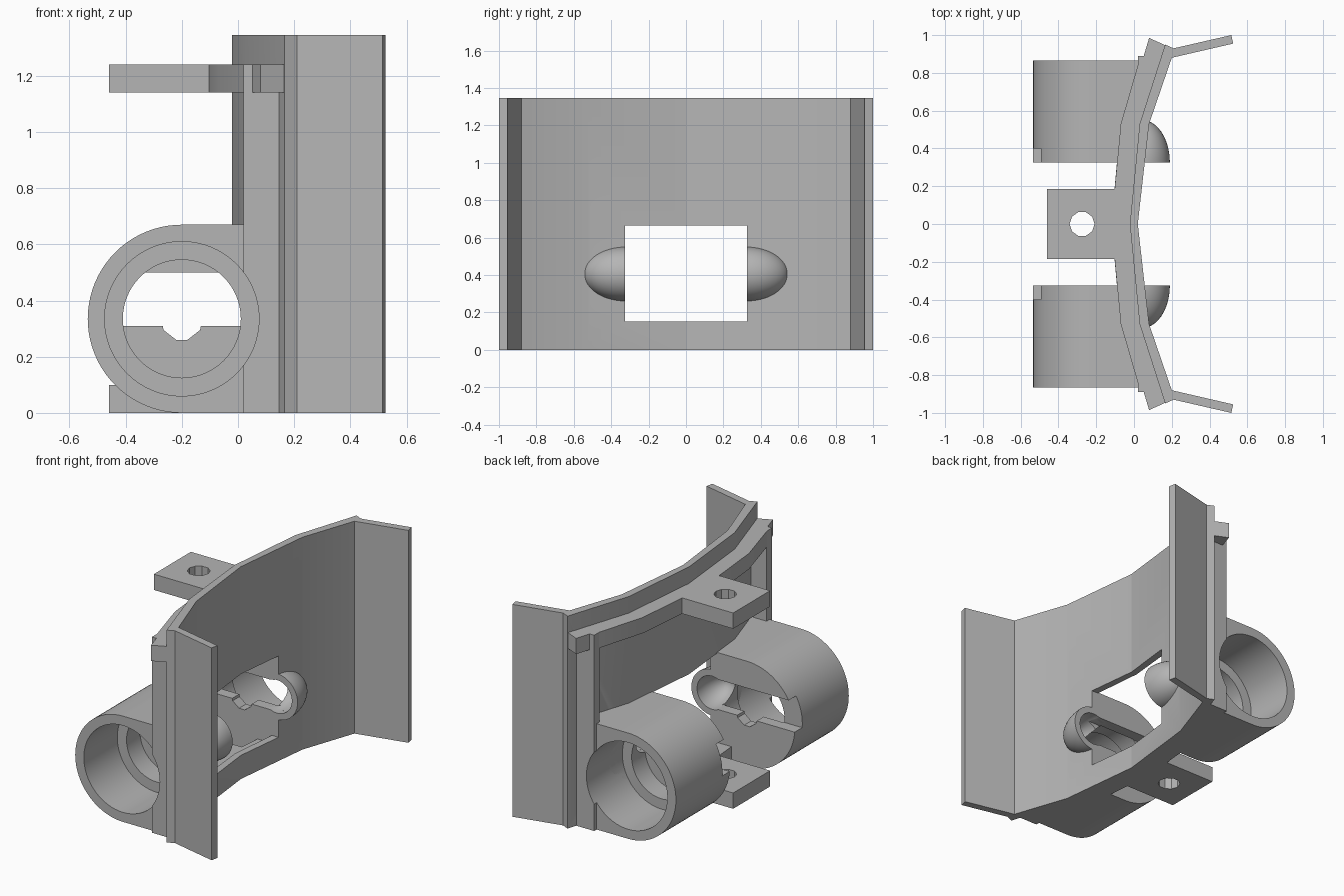
import bpy, bmesh
from math import cos, sin, pi

if "Cube" in bpy.data.objects:
    bpy.data.objects.remove(bpy.data.objects["Cube"])

GREY = (0.46, 0.46, 0.46, 1)
mat = bpy.data.materials.new("plain_grey")
mat.use_nodes = True
mat.diffuse_color = GREY
bsdf = mat.node_tree.nodes["Principled BSDF"]
bsdf.inputs["Base Color"].default_value = GREY
bsdf.inputs["Roughness"].default_value = 0.6


def finish(name, bm):
    bmesh.ops.recalc_face_normals(bm, faces=bm.faces)
    mesh = bpy.data.meshes.new(name)
    bm.to_mesh(mesh)
    bm.free()
    mesh.materials.append(mat)
    ob = bpy.data.objects.new(name, mesh)
    bpy.context.collection.objects.link(ob)
    return ob


def prism(name, pts, lo, hi, axis="z"):
    """Extrude a plan (x, y) outline along z, or an (x, z) outline along y."""
    bm = bmesh.new()
    place = (lambda p, t: (p[0], p[1], t)) if axis == "z" else (lambda p, t: (p[0], t, p[1]))
    low = [bm.verts.new(place(p, lo)) for p in pts]
    high = [bm.verts.new(place(p, hi)) for p in pts]
    bm.faces.new(low)
    bm.faces.new(high[::-1])
    for i in range(len(pts)):
        j = (i + 1) % len(pts)
        bm.faces.new((low[i], low[j], high[j], high[i]))
    return finish(name, bm)


def box(name, x0, x1, y0, y1, z0, z1):
    return prism(name, [(x0, y0), (x1, y0), (x1, y1), (x0, y1)], z0, z1)


def circle(cx, cy, r, n, start=0.0, sweep=2 * pi):
    return [(cx + r * cos(start + sweep * i / n), cy + r * sin(start + sweep * i / n))
            for i in range(n)]


def ellipsoid(name, centre, radii):
    bm = bmesh.new()
    bmesh.ops.create_uvsphere(bm, u_segments=40, v_segments=24, radius=1)
    bmesh.ops.scale(bm, vec=radii, verts=bm.verts)
    bmesh.ops.translate(bm, vec=centre, verts=bm.verts)
    return finish(name, bm)


def apply(ob, kind, **settings):
    mod = ob.modifiers.new(kind.title(), kind)
    for key, value in settings.items():
        setattr(mod, key, value)
    bpy.context.view_layer.objects.active = ob
    bpy.ops.object.modifier_apply(modifier=mod.name)


def cut(ob, *tools, op="DIFFERENCE"):
    for tool in tools:
        apply(ob, "BOOLEAN", object=tool, operation=op, solver="EXACT")


def mirror(ob):
    apply(ob, "MIRROR", use_axis=(False, True, False), use_mirror_merge=False)


def both_sides(half):
    return half + [(x, -y) for x, y in reversed(half) if y > 0]


H = 1.345                     # plate height
CX, CZ, R = -0.20, 0.335, 0.335   # barrel axis and radius

# Cutting tools for one side (+y)
bore = prism("bore_tool", circle(CX, CZ, 0.275, 64), 0.53, 0.95, "y")
throat = prism("throat_tool", circle(CX, CZ, 0.21, 64), 0.395, 0.6, "y")
slot = box("slot_tool", -0.6, 0.05, 0.3, 0.40, 0.31, 0.50)
notch = prism("notch_tool", [(-0.27, 0.32), (-0.265, 0.295), (-0.22, 0.26), (-0.18, 0.26),
                             (-0.135, 0.295), (-0.13, 0.32)], 0.3, 0.402, "y")
hollow = ellipsoid("hollow_tool", (0.045, 0.325, 0.405), (0.105, 0.185, 0.105))
trim = box("trim_tool", -0.5, 0.5, -0.2, 0.325, 0, 1)
window = box("window_tool", -0.09, 0.5, -0.325, 0.325, 0.15, 0.665)
tools = [bore, throat, slot, notch, hollow, trim, window]

# Bent plate with angled side flanges, mirrored after cutting
plate = prism("bent_plate", [(0.02, 0), (0.08, 0.53), (0.20, 0.88), (0.525, 0.955), (0.515, 1.0),
                             (0.21, 0.93), (0.165, 0.95), (0.03, 0.53), (-0.022, 0)], 0, H)
cut(plate, window, hollow, bore)
mirror(plate)
apply(plate, "WELD", merge_threshold=0.0005)

# Raised rib along the top of the outer side, with its end hooks
prism("top_rib", both_sides([(0.0, 0), (0.055, 0.53), (0.14, 0.80), (0.14, 0.84),
                             (0.02, 0.84), (-0.07, 0.53), (-0.12, 0)]), 1.14, 1.24)
mirror(prism("rib_end_hook", [(0.05, 0.885), (0.08, 0.985), (0.18, 0.94), (0.15, 0.85)],
             1.14, 1.24))

# Short rib along the bottom between the barrels
prism("bottom_rib", both_sides([(0.0, 0), (0.035, 0.33), (-0.09, 0.33), (-0.12, 0)]), 0, 0.10)

# Upright ribs at the plate ends
column = prism("end_column", [(0.02, 0.835), (0.02, 0.89), (0.16, 0.89), (0.14, 0.835)], 0, 1.24)
cut(column, bore)
mirror(column)

# Mounting tabs with a hole
hole = prism("tab_hole_tool", circle(-0.275, 0, 0.066, 10), -0.2, 1.5)
tools.append(hole)
for name, z in (("bottom_tab", 0), ("top_tab", 1.14)):
    tab = box(name, -0.46, -0.06, -0.185, 0.185, z, z + 0.10)
    cut(tab, hole)

# Barrel housings: half-round profile filled back to the plate
outline = circle(CX, CZ, R, 40, pi / 2, pi) + [(CX, 0), (0.02, 0), (0.02, 2 * R)]
barrel = prism("barrel_housing", outline, 0.325, 0.865, "y")
filler = prism("filler_tool", [(-0.05, 0.325), (0.03, 0.325), (0.05, 0.53), (0.15, 0.865),
                               (-0.05, 0.865)], 0, 2 * R)
tools.append(filler)
cut(barrel, filler, op="UNION")
cut(barrel, bore, throat, slot, notch, hollow)
mirror(barrel)

# Hollow rounded pods on the inner side of the plate
pod = ellipsoid("rounded_pod", (0.045, 0.325, 0.405), (0.145, 0.225, 0.145))
cut(pod, trim, hollow, bore, throat, slot)
mirror(pod)

for tool in tools:
    bpy.data.objects.remove(tool)

# Smooth the round surfaces, keep the edges sharp
bpy.ops.object.select_all(action="DESELECT")
for ob in bpy.context.scene.objects:
    if ob.type == "MESH":
        ob.select_set(True)
        bpy.context.view_layer.objects.active = ob
bpy.ops.object.shade_smooth_by_angle(angle=0.5)
bpy.ops.object.select_all(action="DESELECT")
